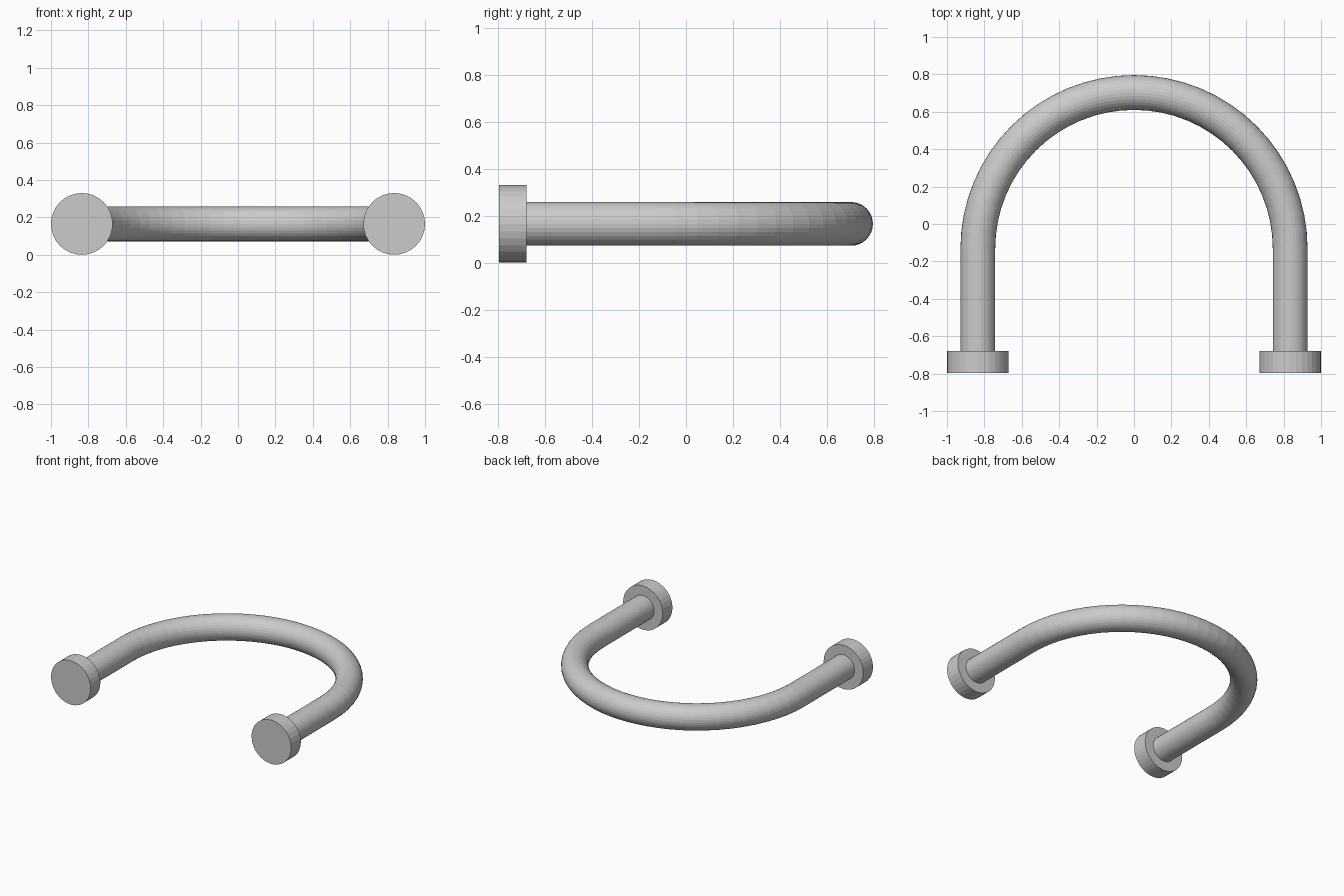
import bpy, bmesh, math
from mathutils import Matrix, Vector

if "Cube" in bpy.data.objects:
    bpy.data.objects.remove(bpy.data.objects["Cube"])

SIDES = 32
ARC_STEPS = 32
BEND_R = 0.835      # centre line radius of the bend
BEND_Y = -0.132     # centre of the bend
TUBE_R = 0.093
DISC_R = 0.165
FRONT, DISC_BACK = -0.796, -0.68

# Material
grey = bpy.data.materials.new("light_grey")
grey.use_nodes = True
colour = (0.6, 0.6, 0.6, 1)
grey.diffuse_color = colour
grey.node_tree.nodes["Principled BSDF"].inputs["Base Color"].default_value = colour


def finish(bm, name):
    bmesh.ops.recalc_face_normals(bm, faces=bm.faces)
    mesh = bpy.data.meshes.new(name)
    bm.to_mesh(mesh)
    bm.free()
    mesh.materials.append(grey)
    obj = bpy.data.objects.new(name, mesh)
    bpy.context.collection.objects.link(obj)
    return obj


# Bent tube: rings along two straight legs and a half circle
path = [(Vector((BEND_R, DISC_BACK, DISC_R)), 0)]
for i in range(ARC_STEPS + 1):
    a = math.pi * i / ARC_STEPS
    path.append((Vector((BEND_R * math.cos(a), BEND_Y + BEND_R * math.sin(a), DISC_R)), a))
path.append((Vector((-BEND_R, DISC_BACK, DISC_R)), math.pi))

bm = bmesh.new()
rings = []
for centre, a in path:
    outward = Vector((math.cos(a), math.sin(a), 0))
    ring = []
    for j in range(SIDES):
        t = math.tau * j / SIDES
        offset = outward * math.cos(t) + Vector((0, 0, math.sin(t)))
        ring.append(bm.verts.new(centre + offset * TUBE_R))
    rings.append(ring)
for r, s in zip(rings, rings[1:]):
    for j in range(SIDES):
        k = (j + 1) % SIDES
        bm.faces.new((r[j], r[k], s[k], s[j]))
bm.faces.new(rings[0])
bm.faces.new(rings[-1])
finish(bm, "bent_tube")

# End discs
for name, side in (("left_end_disc", 1), ("right_end_disc", -1)):
    bm = bmesh.new()
    place = Matrix.Translation((side * BEND_R, (FRONT + DISC_BACK) / 2, DISC_R))
    bmesh.ops.create_cone(bm, cap_ends=True, segments=SIDES, radius1=DISC_R, radius2=DISC_R,
                          depth=DISC_BACK - FRONT, matrix=place @ Matrix.Rotation(math.pi / 2, 4, "X"))
    finish(bm, name)
